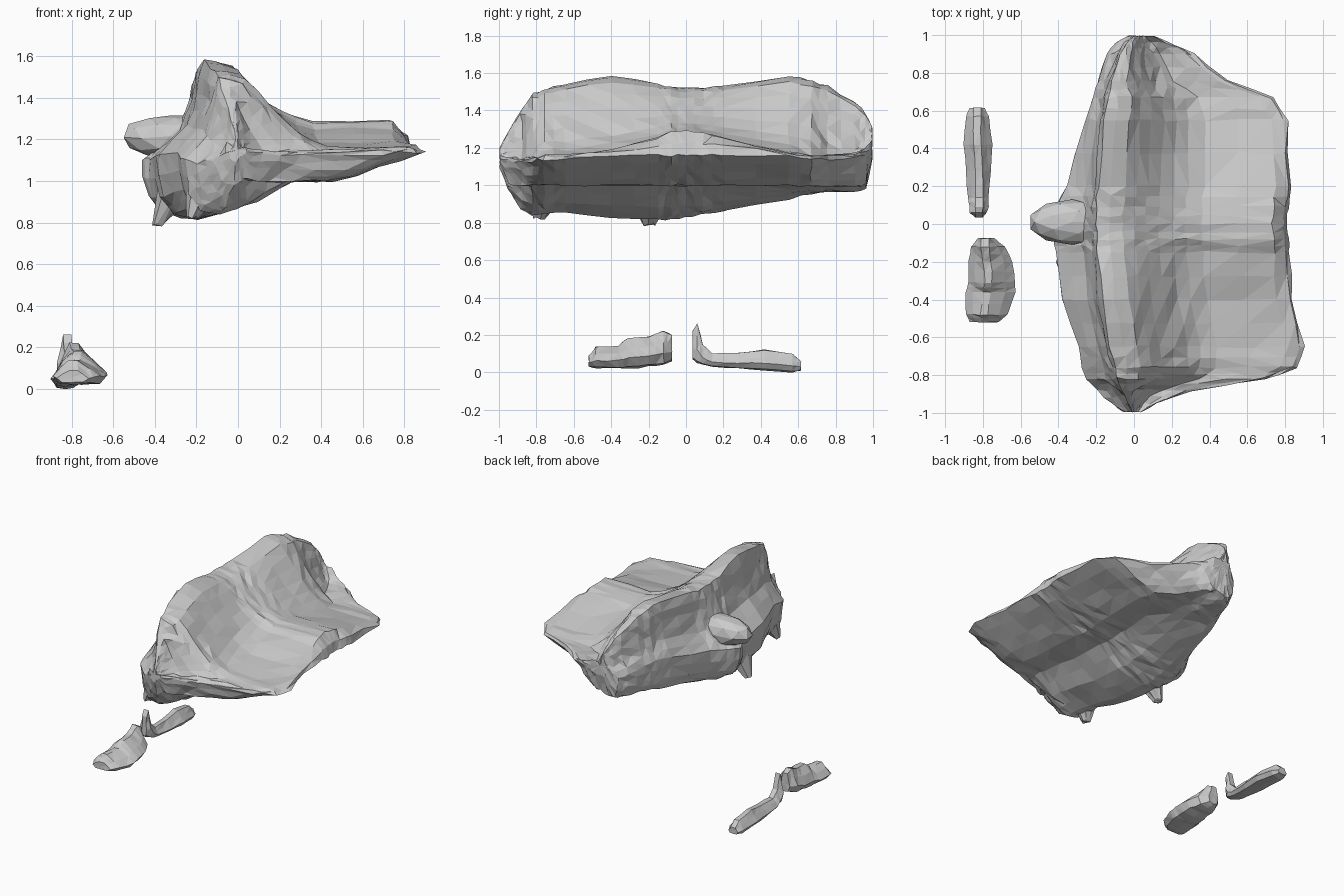
import bpy, bmesh, random
from mathutils import Vector

if "Cube" in bpy.data.objects:
    bpy.data.objects.remove(bpy.data.objects["Cube"])

random.seed(4)


def smooth_ring(pts):
    """Closed Catmull-Rom: adds one point between each pair."""
    out, n = [], len(pts)
    for i in range(n):
        a, b, c, d = (pts[(i + k) % n] for k in (-1, 0, 1, 2))
        out += [b, (b + c) * 0.54 - (a + d) * 0.04]
    return out


def loft(name, rings, jitter):
    bm = bmesh.new()
    rows = []
    for r in rings:
        width = max(p.x for p in r) - min(p.x for p in r)
        j = min(jitter, width * 0.02)
        rows.append([bm.verts.new(p + Vector([random.uniform(-j, j) for _ in range(3)]))
                     for p in r])
    n = len(rows[0])
    for r, s in zip(rows, rows[1:]):
        for i in range(n):
            bm.faces.new((r[i], r[(i + 1) % n], s[(i + 1) % n], s[i]))
    for row in (rows[0], rows[-1]):
        c = bm.verts.new(sum((v.co for v in row), Vector()) / n)
        for i in range(n):
            bm.faces.new((c, row[i], row[(i + 1) % n]))
    finish(name, bm)


def finish(name, bm):
    bmesh.ops.recalc_face_normals(bm, faces=bm.faces)
    bmesh.ops.triangulate(bm, faces=bm.faces)
    me = bpy.data.meshes.new(name)
    bm.to_mesh(me)
    bm.free()
    ob = bpy.data.objects.new(name, me)
    bpy.context.collection.objects.link(ob)
    return ob


def refine(stations, steps):
    out = []
    for a, b in zip(stations, stations[1:]):
        out += [[p + (q - p) * k / steps for p, q in zip(a, b)] for k in range(steps)]
    return out + [list(stations[-1])]


def body_ring(y, xl, xd, zd, xr, zt, zb):
    """Section: ridge, slope to wing, lip, underside, belly, concave back."""
    w, h = xr - xd, zd - zt
    lip = min(1.16, zt - 0.02)
    under = min(max(1.0, zb + 0.03), lip - 0.02)
    zl = zb + 0.40 * (zd - zb)
    d = xd - xl
    pts = [(xd, zd), (xd + .14 * w, zd - .08 * h), (xd + .26 * w, zd - .42 * h),
           (xd + .40 * w, zd - .80 * h), (xd + .55 * w, zt), (xd + .92 * w, zt),
           (xr, lip), (xd + .78 * w, lip - .55 * (lip - under)), (xd + .58 * w, under),
           (xd + .38 * w, under), (xd + .2 * w, zb + .35 * (under - zb)), (xd, zb),
           (xl + .45 * d, zb + .02), (xl + .12 * d, zb + .1), (xl, zl),
           (xl + .62 * d, zl + .3 * (zd - zl)), (xl + .86 * d, zl + .65 * (zd - zl))]
    return smooth_ring([Vector((x, y, z)) for x, z in pts])


# Large slab with ridge and wing: y, left, ridge x, ridge z, right, wing z, bottom
slab = [(-.995, -.06, -.01, 1.2, .04, 1.16, 1.09), (-.95, -.12, -.03, 1.29, .12, 1.15, .98),
        (-.88, -.19, -.06, 1.4, .3, 1.14, .88), (-.82, -.25, -.09, 1.49, .7, 1.15, .84),
        (-.76, -.27, -.1, 1.51, .86, 1.16, .85), (-.65, -.29, -.13, 1.54, .9, 1.16, .86),
        (-.4, -.38, -.17, 1.58, .84, 1.19, .83), (-.15, -.41, -.19, 1.54, .82, 1.25, .82),
        (-.08, -.43, -.2, 1.53, .82, 1.28, .82), (0, -.46, -.2, 1.52, .81, 1.29, .83),
        (.09, -.42, -.2, 1.52, .82, 1.28, .84), (.2, -.36, -.19, 1.53, .83, 1.25, .86),
        (.55, -.26, -.16, 1.58, .81, 1.18, .93), (.67, -.22, -.14, 1.56, .74, 1.16, .95),
        (.76, -.19, -.12, 1.53, .49, 1.16, .96), (.9, -.14, -.07, 1.45, .31, 1.17, .96),
        (.96, -.1, -.04, 1.39, .19, 1.2, .98), (.995, -.03, 0, 1.31, .11, 1.24, 1.14)]
loft("ridged_slab", [body_ring(*s) for s in refine(slab, 2)], 0.008)


def lump_rings(stations):
    """y, left, right, bottom, peak x, top -> small faceted stone section."""
    rings = []
    for y, l, r, b, px, t in refine(stations, 2):
        m, h = (l + r) / 2, t - b
        pts = [(px - .02, t), (px + .02, t), (px + (r - px) * .65, b + .65 * h),
               (r, b + .35 * h), (r - .15 * (r - l), b + .05 * h), (m, b),
               (l + .15 * (r - l), b + .05 * h), (l, b + .35 * h),
               (px + (l - px) * .65, b + .7 * h)]
        rings.append([Vector((x, y, z)) for x, z in pts])
    return rings


# Loose fragments on the floor
loft("wide_fragment", lump_rings([
    (-.52, -.87, -.72, .03, -.79, .09), (-.48, -.89, -.67, .02, -.79, .14),
    (-.36, -.89, -.63, .02, -.78, .14), (-.31, -.88, -.63, .02, -.77, .18),
    (-.2, -.88, -.64, .03, -.78, .19), (-.12, -.86, -.68, .04, -.79, .22),
    (-.075, -.83, -.74, .06, -.79, .2)]), 0.006)
loft("narrow_fragment", lump_rings([
    (.615, -.87, -.79, .01, -.83, .06), (.57, -.89, -.77, .0, -.83, .1),
    (.42, -.9, -.75, .01, -.83, .12), (.28, -.89, -.76, .02, -.82, .105),
    (.14, -.88, -.77, .03, -.82, .1), (.09, -.87, -.77, .04, -.82, .15),
    (.06, -.87, -.78, .05, -.82, .26), (.035, -.84, -.8, .07, -.82, .22)]), 0.004)

# Rounded knob on the back face
bm = bmesh.new()
bmesh.ops.create_icosphere(bm, subdivisions=2, radius=1)
for v in bm.verts:
    x, y, z = v.co
    v.co = Vector((-.33 + x * .23 + max(0, -z) * .03, .01 + y * .12,
                   1.21 + z * (.11 + .03 * max(0, x)) + random.uniform(-.006, .006)))
finish("back_knob", bm)

# Broken stubs under the slab
for name, base, tip, r in (("middle_stub", (-.27, -.2, .98), (-.385, -.2, .78), .14),
                           ("front_stub", (-.14, -.72, .98), (-.22, -.78, .815), .14)):
    base, tip = Vector(base), Vector(tip)
    bm = bmesh.new()
    bmesh.ops.create_cone(bm, cap_ends=True, segments=8, radius1=.25 * r, radius2=r, depth=1)
    for v in bm.verts:
        p = tip.lerp(base, v.co.z + .5)
        v.co = Vector((p.x + v.co.x * .8, p.y + v.co.y, p.z + random.uniform(0, .02)))
    finish(name, bm)
